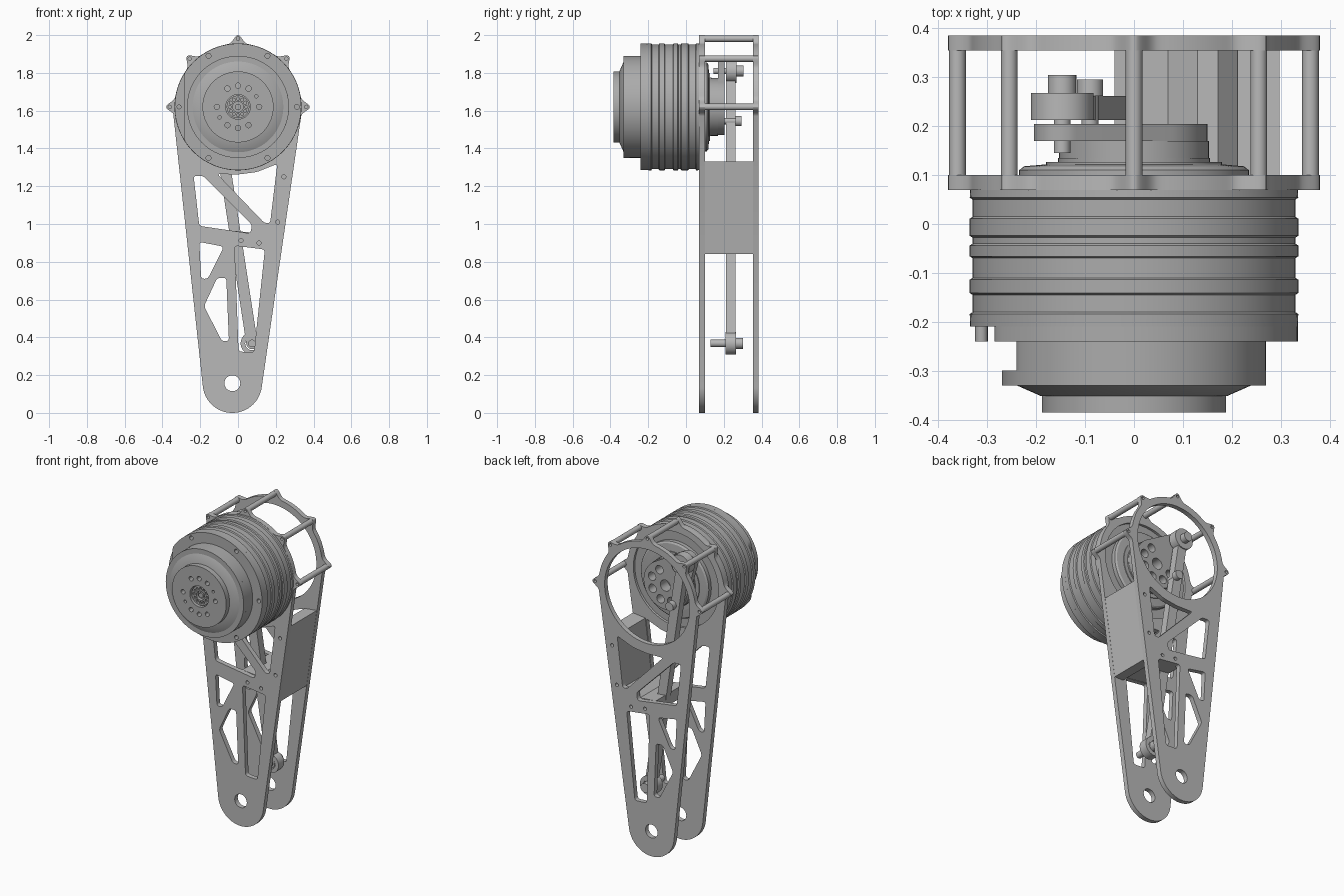
import bpy, bmesh, math
from mathutils import Matrix, Vector

if "Cube" in bpy.data.objects:
    bpy.data.objects.remove(bpy.data.objects["Cube"])

AXIS = (0, 1.62)      # motor axis in x, z
FOOT = (-0.03, 0.157)  # lower pivot
CRANK = (-0.147, 1.81)  # upper rod joint
KNEE = (0.074, 0.368)  # lower rod joint


def material(name, value):
    m = bpy.data.materials.new(name)
    m.use_nodes = True
    col = (value, value, value, 1)
    m.diffuse_color = col
    m.node_tree.nodes["Principled BSDF"].inputs["Base Color"].default_value = col
    return m


PLATE = material("light grey", 0.48)
MOTOR = material("mid grey", 0.41)


def finish(name, bm, mat):
    """Clean up, shade smooth with sharp edges, and link."""
    bmesh.ops.remove_doubles(bm, verts=bm.verts, dist=1e-5)
    bmesh.ops.recalc_face_normals(bm, faces=bm.faces)
    for f in bm.faces:
        f.smooth = True
    for e in bm.edges:
        e.smooth = len(e.link_faces) == 2 and e.calc_face_angle(0) < math.radians(28)
    me = bpy.data.meshes.new(name)
    bm.to_mesh(me)
    bm.free()
    me.materials.clear()
    me.materials.append(mat)
    ob = bpy.data.objects.new(name, me)
    bpy.context.collection.objects.link(ob)
    return ob


def arc(c, r, a0, a1, n):
    return [(c[0] + r * math.cos(a0 + (a1 - a0) * i / n),
             c[1] + r * math.sin(a0 + (a1 - a0) * i / n)) for i in range(n + 1)]


def circle(c, r, n=24):
    return arc(c, r, 0, math.tau, n)[:-1]


def polar(r, degrees, c=AXIS):
    a = math.radians(degrees)
    return (c[0] + r * math.cos(a), c[1] + r * math.sin(a))


def hull(c1, r1, c2, r2, n=48):
    """Outline of a belt around two circles."""
    d = Vector(c2) - Vector(c1)
    phi, beta = math.atan2(d.y, d.x), math.acos((r1 - r2) / d.length)
    return (arc(c2, r2, phi - beta, phi + beta, n // 2)
            + arc(c1, r1, phi + beta, phi + math.tau - beta, n))


def rounded(pts, r=0.018, n=5):
    """Polygon with rounded corners."""
    out, pts = [], [Vector(p) for p in pts]
    for i, p in enumerate(pts):
        a, b = pts[i - 1] - p, pts[(i + 1) % len(pts)] - p
        a = p + a.normalized() * min(r, a.length * 0.45)
        b = p + b.normalized() * min(r, b.length * 0.45)
        for k in range(n + 1):
            t = k / n
            out.append(tuple(a * (1 - t) ** 2 + p * 2 * t * (1 - t) + b * t * t))
    return out


def slab(name, outline, y0, y1, mat=PLATE, holes=()):
    """Extrude an x-z outline with holes from y0 to y1."""
    cu = bpy.data.curves.new(name, 'CURVE')
    cu.dimensions, cu.fill_mode = '2D', 'BOTH'
    cu.extrude = (y1 - y0) / 2
    for loop in [outline, *holes]:
        sp = cu.splines.new('POLY')
        sp.points.add(len(loop) - 1)
        for p, (x, z) in zip(sp.points, loop):
            p.co = (x, z, 0, 1)
        sp.use_cyclic_u = True
    tmp = bpy.data.objects.new(name, cu)
    bpy.context.collection.objects.link(tmp)
    dg = bpy.context.evaluated_depsgraph_get()
    me = bpy.data.meshes.new_from_object(tmp.evaluated_get(dg))
    bm = bmesh.new()
    bm.from_mesh(me)
    bpy.data.objects.remove(tmp)
    bpy.data.curves.remove(cu)
    bpy.data.meshes.remove(me)
    bm.transform(Matrix.Translation((0, (y0 + y1) / 2, 0)) @ Matrix.Rotation(math.pi / 2, 4, 'X'))
    return finish(name, bm, mat)


def lathe(name, profile, mat=MOTOR, steps=96):
    """Spin (y, radius) points about the motor axis."""
    bm = bmesh.new()
    centre = Vector((AXIS[0], 0, AXIS[1]))
    vs = [bm.verts.new(centre + Vector((r, y, 0))) for y, r in profile]
    es = [bm.edges.new(p) for p in zip(vs, vs[1:])]
    bmesh.ops.spin(bm, geom=vs + es, cent=centre, axis=(0, 1, 0), angle=math.tau, steps=steps)
    return finish(name, bm, mat)


# Side plates: tapered outline with five ears, pierced by a truss
ears = [0, 45, 90, 135, 180]
outline = []
for x, z in hull(AXIS, 0.336, FOOT, 0.157, 240):
    dx, dz = x - AXIS[0], z - AXIS[1]
    r, ang = math.hypot(dx, dz), math.degrees(math.atan2(dz, dx)) % 360
    if r < 0.3365:
        off = min(abs((ang - e + 180) % 360 - 180) for e in ears)
        k = 1 + 0.044 / 0.336 * math.exp(-(off / 4.6) ** 2)
        dx, dz = dx * k, dz * k
    outline.append((AXIS[0] + dx, AXIS[1] + dz))

truss = [
    [(-0.235, 1.255), (-0.185, 1.255), (0.075, 0.995), (0.065, 0.95), (-0.205, 0.99)],
    [(-0.11, 1.265), (0, 1.262), (0.1, 1.275), (0.208, 1.318), (0.17, 1.005), (0.14, 1.005)],
    [(-0.205, 0.905), (-0.075, 0.88), (-0.16, 0.71), (-0.195, 0.71)],
    [(-0.11, 0.715), (-0.062, 0.715), (-0.048, 0.38), (-0.085, 0.38), (-0.18, 0.565)],
    [(-0.018, 0.885), (0.142, 0.865), (0.085, 0.32), (0.003, 0.325)],
]
holes = [rounded(t) for t in truss]
holes += [circle(AXIS, 0.295, 96), circle(FOOT, 0.042, 32)]
holes += [circle(c, 0.011, 12) for c in [(0.243, 1.25), (0.21, 1.01), (0.016, 0.912), (0.111, 0.9)]]
holes += [circle(polar(0.361, e), 0.009, 12) for e in ears]
slab("front_plate", outline, 0.07, 0.10, PLATE, holes)
slab("back_plate", outline, 0.355, 0.385, PLATE, holes)

# Standoffs between the plates
for i, e in enumerate(ears):
    slab(f"standoff_{i + 1}", circle(polar(0.361, e), 0.017), 0.10, 0.355)

# Spacer block joining the plates on the left edge
slab("spacer_block", [(0.298, 1.33), (0.212, 1.32), (0.172, 1.0), (0.13, 1.0), (0.07, 0.955),
                      (-0.04, 0.965), (-0.04, 0.89), (0.142, 0.867), (0.165, 0.84), (0.227, 0.84)],
     0.10, 0.355)

# Motor housing with shallow bands, and rear hub
profile = [(-0.21, 0), (-0.21, 0.335)]
for a, b in [(-0.18, -0.145), (-0.11, -0.07), (-0.04, -0.028), (0.015, 0.05)]:
    profile += [(a - 0.004, 0.336), (a, 0.33), (b, 0.33), (b + 0.004, 0.336)]
profile += [(0.07, 0.335), (0.07, 0.295), (0.085, 0.295), (0.085, 0.235), (0.11, 0.235), (0.118, 0.225),
            (0.122, 0.18), (0.127, 0.18), (0.127, 0.155), (0.135, 0.155), (0.135, 0)]
lathe("motor_housing", profile)


def notched(r, limit):
    return [(max(x, limit), z) for x, z in circle(AXIS, r, 120)]


# Stepped motor front with a flat notch on the right side
slab("front_rim", notched(0.335, -0.285), -0.24, -0.21, MOTOR,
     [circle(polar(0.312, a), 0.013, 16) for a in range(0, 360, 60)])
slab("gearbox_neck", notched(0.27, -0.24), -0.30, -0.24, MOTOR)
slab("gearbox_cover", circle(AXIS, 0.27, 96), -0.33, -0.30, MOTOR)
lathe("gearbox_taper", [(-0.33, 0), (-0.33, 0.24), (-0.352, 0.19), (-0.352, 0)])
bolts = [circle(polar(0.112, a), 0.014, 16) for a in (0, 60, 90, 120, 180, 240, 270, 300)]
bolts += [circle(polar(0.112, a), 0.009, 12) for a in (30, 210)]
slab("output_flange", circle(AXIS, 0.188, 96), -0.385, -0.352, MOTOR, bolts + [circle(AXIS, 0.065, 48)])
slab("output_hub", circle(AXIS, 0.06, 48), -0.372, -0.352, MOTOR,
     [circle(AXIS, 0.028, 24)] + [circle(polar(0.044, a), 0.008, 8) for a in range(0, 360, 30)])
slab("shaft_tip", circle(AXIS, 0.016, 24), -0.368, -0.352, MOTOR)

# Crank on the rear hub
crank_holes = [circle(polar(0.098, a), 0.026) for a in range(-160, 70, 45)]
crank_holes.append(circle(AXIS, 0.035))
slab("crank_disc", circle(AXIS, 0.153, 72), 0.135, 0.17, MOTOR, crank_holes)
slab("crank_arm", hull(AXIS, 0.15, CRANK, 0.058), 0.17, 0.205, MOTOR, crank_holes)

# Connecting rod with eyes, pins and bolt heads
slab("rod_bar", hull(KNEE, 0.03, CRANK, 0.029), 0.213, 0.262)
slab("rod_upper_eye", circle(CRANK, 0.064, 48), 0.213, 0.268)
slab("rod_lower_eye", circle(KNEE, 0.06, 48), 0.21, 0.265, PLATE, [circle(KNEE, 0.036)])
slab("upper_pin", circle(CRANK, 0.017), 0.145, 0.28)
slab("upper_bolt_head", circle(CRANK, 0.029), 0.268, 0.305)
slab("lower_pin", circle(KNEE, 0.02), 0.13, 0.27)
slab("lower_bolt_head", circle(KNEE, 0.029), 0.262, 0.303)
middle = (-0.09, 1.545)
slab("middle_bolt_head", circle(middle, 0.027), 0.262, 0.295)
slab("middle_pin", circle(middle, 0.017), 0.20, 0.265)
